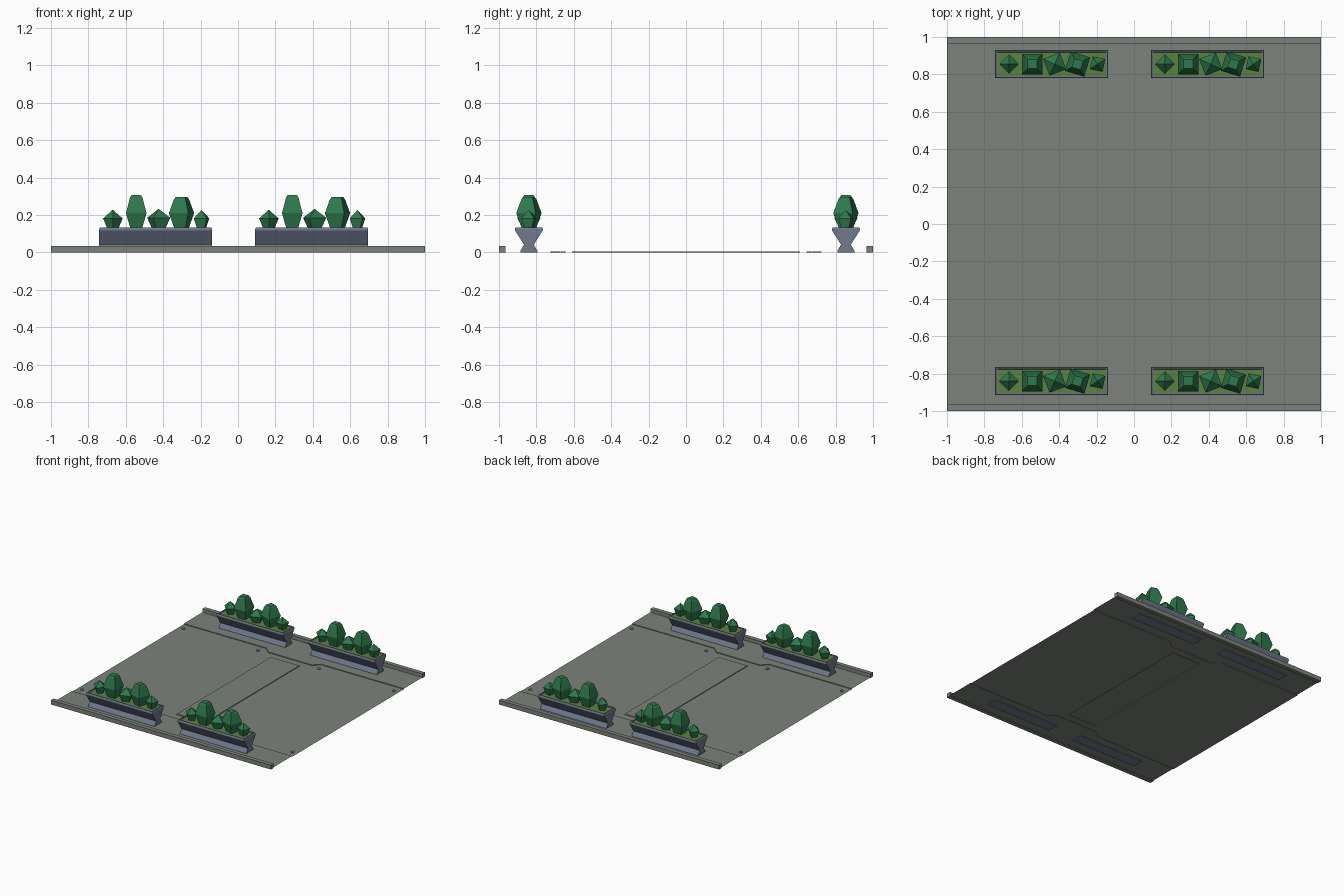
import bpy, bmesh, math
from mathutils import Matrix, Vector

if "Cube" in bpy.data.objects:
    bpy.data.objects.remove(bpy.data.objects["Cube"])


def material(name, rgb):
    m = bpy.data.materials.new(name)
    m.diffuse_color = (*rgb, 1)
    m.use_nodes = True
    m.node_tree.nodes["Principled BSDF"].inputs["Base Color"].default_value = m.diffuse_color
    return m


CONCRETE = material("grey green concrete", (0.205, 0.225, 0.198))
SLATE = material("slate blue metal", (0.165, 0.195, 0.27))
GRASS = material("grass green", (0.105, 0.22, 0.055))
LEAF = material("leaf green", (0.028, 0.19, 0.072))


def finish(bm, name, mats, normals=True):
    if normals:
        bmesh.ops.recalc_face_normals(bm, faces=bm.faces)
    me = bpy.data.meshes.new(name)
    bm.to_mesh(me)
    bm.free()
    for m in mats:
        me.materials.append(m)
    ob = bpy.data.objects.new(name, me)
    bpy.context.collection.objects.link(ob)
    return ob


def mirror(ob, x, y):
    mod = ob.modifiers.new("mirror", 'MIRROR')
    mod.use_axis = (x, y, False)


# Floor sheet: one quarter, mirrored; raised border and raised centre panel
H = 0.006
bm = bmesh.new()


def face(pts):
    return bm.faces.new([bm.verts.new(p) for p in pts])


border_edge = [(0, .675), (-.2, .675), (-.25, .725), (-1, .725)]
panel_edge = [(-.13, 0), (-.13, .61), (0, .61)]
face([(x, y, 0) for x, y in [(-1, 0)] + panel_edge + border_edge])
face([(x, y, H) for x, y in [(0, 0)] + panel_edge[::-1]])
face([(x, y, H) for x, y in border_edge + [(-1, .965), (0, .965)]])
for line in (border_edge, panel_edge):
    for a, b in zip(line, line[1:]):
        face([(*a, 0), (*b, 0), (*b, H), (*a, H)])
bmesh.ops.remove_doubles(bm, verts=bm.verts, dist=1e-5)
bmesh.ops.recalc_face_normals(bm, faces=bm.faces)
bm.faces.ensure_lookup_table()
if bm.faces[0].normal.z < 0:
    bmesh.ops.reverse_faces(bm, faces=bm.faces)
mirror(finish(bm, "floor_sheet", [CONCRETE], False), True, True)

# Edge kerbs
bm = bmesh.new()
bmesh.ops.create_cube(bm, size=1, matrix=Matrix.Translation((0, .9825, .0175))
                      @ Matrix.Diagonal((2, .035, .035, 1)))
mirror(finish(bm, "kerb", [CONCRETE]), False, True)

# Floor bolts
bm = bmesh.new()
for x in (-.957, -.28, .275, .955):
    bmesh.ops.create_cone(bm, cap_ends=True, segments=8, radius1=.014, radius2=.014, depth=H,
                          matrix=Matrix.Translation((x, .657, H / 2)))
mirror(finish(bm, "floor_bolts", [CONCRETE]), False, True)


# Planter trough: waisted profile run along x, recessed grass on top
def planter(cx, cy):
    bm = bmesh.new()
    half = [(.046, 0), (.046, .008), (.026, .042), (.075, .118), (.075, .125)]
    prof = half + [(-y, z) for y, z in half[::-1]]
    f = bm.faces.new([bm.verts.new((cx - .302, cy + y, z)) for y, z in prof])
    ext = bmesh.ops.extrude_face_region(bm, geom=[f], use_keep_orig=True)
    bmesh.ops.translate(bm, vec=(.604, 0, 0),
                        verts=[v for v in ext['geom'] if isinstance(v, bmesh.types.BMVert)])
    bmesh.ops.recalc_face_normals(bm, faces=bm.faces)
    top = max(bm.faces, key=lambda f: f.calc_center_median().z)
    for inset, rise in ((.006, .009), (.01, 0), (.001, -.006)):
        bmesh.ops.inset_region(bm, faces=[top], thickness=inset)
        for v in top.verts:
            v.co.z += rise
    top.material_index = 1
    finish(bm, "planter", [SLATE, GRASS])


# Faceted shrub: stacked four-sided rings (half width, height)
def shrub(cx, cy, turn, rings):
    bm = bmesh.new()
    loops = []
    for r, z in rings:
        loops.append([bm.verts.new((cx + r * math.sqrt(2) * math.cos(a), cy + r * math.sqrt(2) * math.sin(a), z))
                      for a in (math.radians(turn + 45 + 90 * i) for i in range(4))])
    for lo, hi in zip(loops, loops[1:]):
        for i in range(4):
            j = (i + 1) % 4
            bm.faces.new((lo[i], lo[j], hi[j], hi[i]))
    bm.faces.new(loops[0])
    bm.faces.new(loops[-1])
    bmesh.ops.remove_doubles(bm, verts=bm.verts, dist=.0015)
    finish(bm, "shrub", [LEAF])


def small(r, mid, tip):
    return [(r * .55, .125), (r, mid), (.0005, tip)]


def tall(r, tip):
    return [(r * .55, .125), (r, .21), (r * .6, tip - .013), (r * .45, tip)]


# offset along the trough, turn, rings
SHRUBS = [(-.229, 45, small(.037, .182, .228)),
          (-.104, 0, tall(.055, .307)),
          (.016, 21, small(.048, .185, .233)),
          (.138, -17, tall(.054, .297)),
          (.245, -12, small(.035, .182, .227))]

for cy in (-.84, .855):
    for cx in (-.44, .394):
        planter(cx, cy)
        for dx, turn, rings in SHRUBS:
            shrub(cx + dx, cy, turn, rings)
